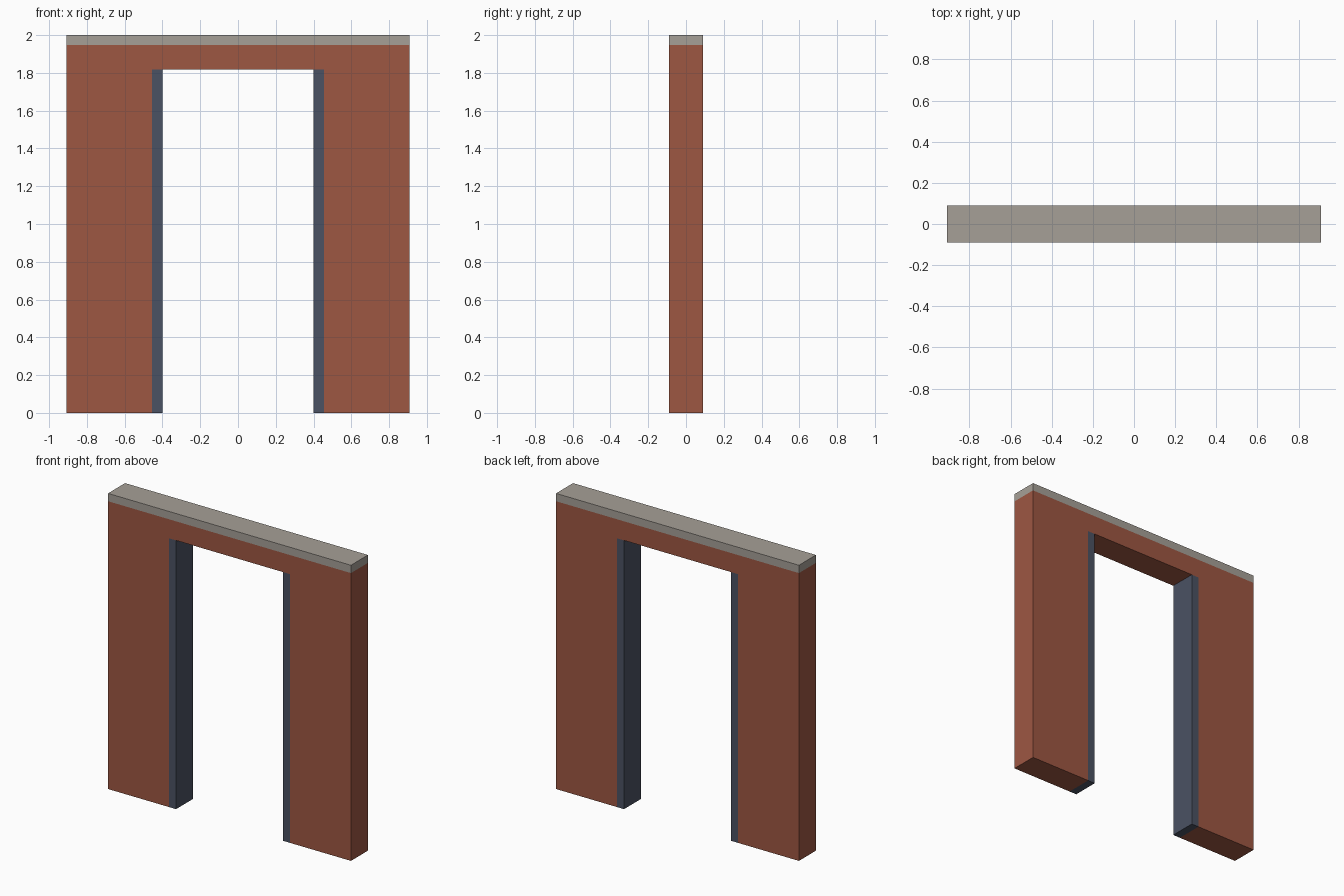
import bpy, bmesh

if "Cube" in bpy.data.objects:
    bpy.data.objects.remove(bpy.data.objects["Cube"])

W, D, H = 0.909, 0.182, 2.0      # half width, depth, height
OUT, INN = 0.4545, 0.40          # jamb outer / inner half widths
OPEN_Z, CAP_Z = 1.818, 1.947     # opening top, cap underside


def material(name, rgb):
    m = bpy.data.materials.new(name)
    m.diffuse_color = (*rgb, 1)
    m.use_nodes = True
    m.node_tree.nodes["Principled BSDF"].inputs["Base Color"].default_value = m.diffuse_color
    return m


def extrude(name, profile, mat):
    """Extrude a closed front (x, z) profile through the wall depth."""
    bm = bmesh.new()
    face = bm.faces.new([bm.verts.new((x, -D / 2, z)) for x, z in profile])
    res = bmesh.ops.extrude_face_region(bm, geom=[face])
    bmesh.ops.translate(bm, vec=(0, D, 0),
                        verts=[g for g in res["geom"] if isinstance(g, bmesh.types.BMVert)])
    bmesh.ops.recalc_face_normals(bm, faces=bm.faces)
    mesh = bpy.data.meshes.new(name)
    bm.to_mesh(mesh)
    bm.free()
    mesh.materials.append(mat)
    obj = bpy.data.objects.new(name, mesh)
    bpy.context.collection.objects.link(obj)
    return obj


def rect(x0, x1, z0, z1):
    return [(x0, z0), (x1, z0), (x1, z1), (x0, z1)]


brick = material("brick", (0.34, 0.095, 0.055))
slate = material("slate", (0.07, 0.085, 0.125))
stone = material("stone", (0.38, 0.35, 0.31))

# Brick wall with doorway
extrude("wall", [(-W, 0), (-OUT, 0), (-OUT, OPEN_Z), (OUT, OPEN_Z),
                 (OUT, 0), (W, 0), (W, CAP_Z), (-W, CAP_Z)], brick)

# Door jambs lining the opening
for side, s in (("left", -1), ("right", 1)):
    extrude(f"{side}_jamb", rect(s * INN, s * OUT, 0, OPEN_Z), slate)

# Stone cap along the top
extrude("cap", rect(-W, W, CAP_Z, H), stone)
